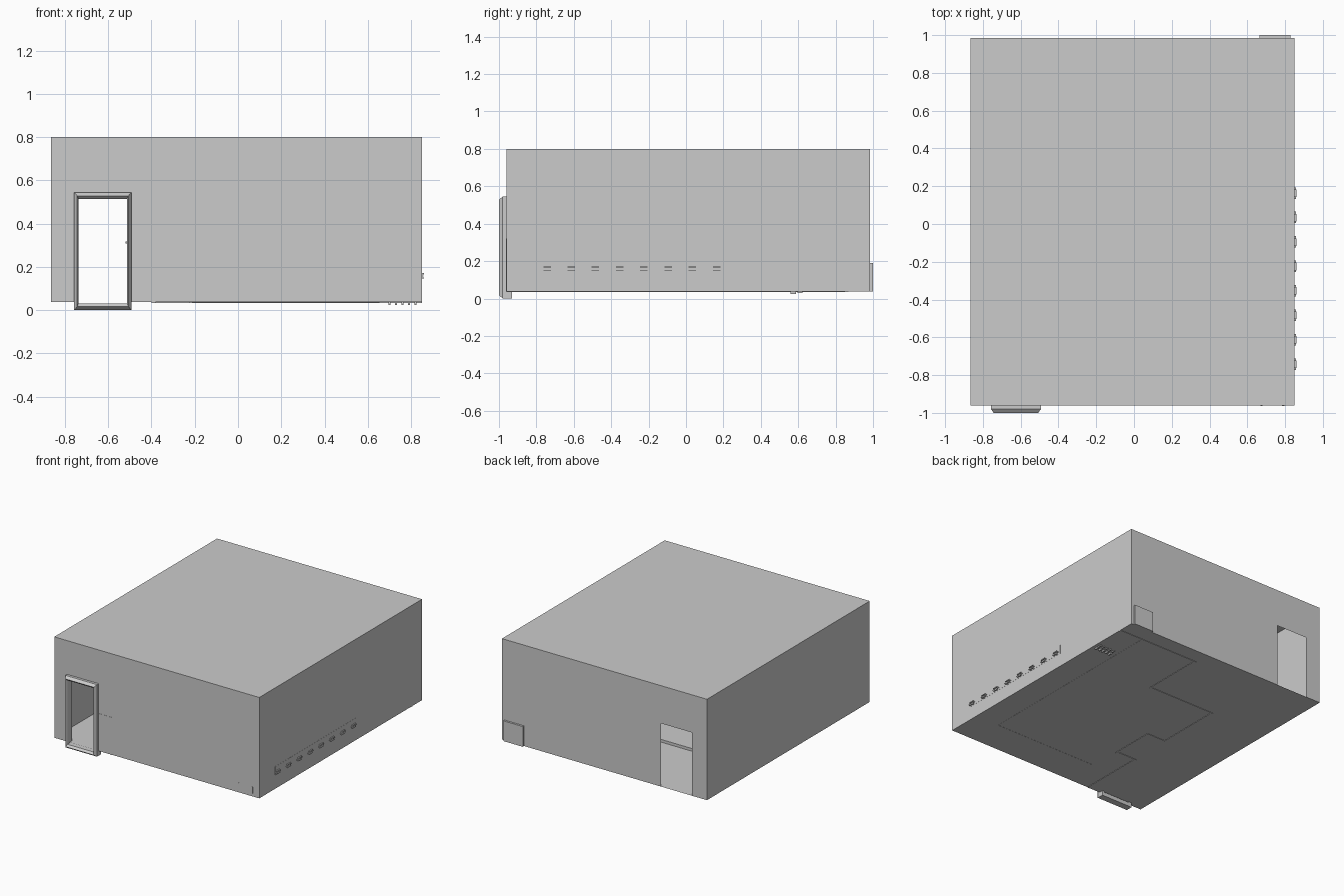
import bpy, bmesh
from mathutils import Vector

if "Cube" in bpy.data.objects:
    bpy.data.objects.remove(bpy.data.objects["Cube"])

X0, X1, Y0, Y1, Z0, Z1 = -0.865, 0.85, -0.96, 0.985, 0.037, 0.80


def finish(name, bm):
    bmesh.ops.remove_doubles(bm, verts=bm.verts, dist=1e-5)
    bmesh.ops.recalc_face_normals(bm, faces=bm.faces)
    me = bpy.data.meshes.new(name)
    bm.to_mesh(me)
    bm.free()
    ob = bpy.data.objects.new(name, me)
    bpy.context.collection.objects.link(ob)
    return ob


def poly(bm, pts):
    return bm.faces.new([bm.verts.new(p) for p in pts])


def add_box(bm, x0, x1, y0, y1, z0, z1):
    r = bmesh.ops.create_cube(bm, size=1)
    for v in r["verts"]:
        v.co = Vector((x1 if v.co.x > 0 else x0,
                       y1 if v.co.y > 0 else y0,
                       z1 if v.co.z > 0 else z0))
    return r["verts"]


def box(name, *dims):
    bm = bmesh.new()
    add_box(bm, *dims)
    return finish(name, bm)


def strips(name, path, w, z0, z1):
    # axis-aligned bars following a path
    bm = bmesh.new()
    h = w / 2
    for (ax, ay), (bx, by) in zip(path, path[1:]):
        add_box(bm, max(min(ax, bx) - h, X0), min(max(ax, bx) + h, X1),
                max(min(ay, by) - h, Y0), min(max(ay, by) + h, Y1), z0, z1)
    return finish(name, bm)


# thin hollow shell with a doorway in the front and back walls
bm = bmesh.new()
DX0, DX1, DZ = -0.74, -0.48, 0.515
for y, d1 in ((Y0, -0.505), (Y1, DX1)):
    poly(bm, [(x, y, z) for x, z in
              ((X0, Z0), (DX0, Z0), (DX0, DZ), (d1, DZ), (d1, Z0),
               (X1, Z0), (X1, Z1), (X0, Z1))])
for x in (X0, X1):
    poly(bm, [(x, Y0, Z0), (x, Y1, Z0), (x, Y1, Z1), (x, Y0, Z1)])
for z in (Z0, Z1):
    poly(bm, [(X0, Y0, z), (X1, Y0, z), (X1, Y1, z), (X0, Y1, z)])
finish("room_shell", bm)

# mitred front door frame, swept as a profile around the opening
bm = bmesh.new()
cx, cz = -0.625, 0.273
profile = [(0.132, 0.272, -0.93), (0.132, 0.272, -0.98), (0.118, 0.256, -1.0),
           (0.112, 0.242, -0.985), (0.112, 0.242, -0.93)]
rings = [[bm.verts.new((cx + sx * hw, y, cz + sz * hh)) for hw, hh, y in profile]
         for sx, sz in ((-1, -1), (1, -1), (1, 1), (-1, 1))]
n = len(profile)
for i in range(4):
    a, b = rings[i], rings[(i + 1) % 4]
    for j in range(n):
        k = (j + 1) % n
        bm.faces.new((a[j], b[j], b[k], a[k]))
finish("door_frame", bm)
box("door_latch", -0.519, -0.511, -0.972, -0.96, 0.308, 0.318)

# raised floor platform with a kerb that dips just under the floor
edge = [(X1, 0.86), (0.17, 0.86), (0.17, 0.385), (-0.385, 0.385), (-0.385, -0.125),
        (-0.23, -0.125), (-0.23, -0.455), (-0.39, -0.455), (-0.39, Y0)]
bm = bmesh.new()
f = poly(bm, [(x, y, 0.058) for x, y in edge + [(X1, Y0)]])
finish("platform", bm)
strips("platform_kerb", edge, 0.018, Z0 - 0.003, 0.0575)
strips("platform_inlay", [(0.65, 0.86), (0.65, -0.70), (-0.21, -0.70)],
       0.006, Z0 - 0.001, 0.06)

# low partition showing flush through the front wall
box("entry_partition", -0.50, -0.378, Y0 - 0.0015, -0.955, Z0, 0.32)

# small pegs through the front wall
bm = bmesh.new()
for x in (0.675, 0.79):
    add_box(bm, x - 0.006, x + 0.006, Y0 - 0.003, -0.94, 0.06, 0.11)
finish("front_pegs", bm)

# shallow niche box on the back wall
box("back_niche", 0.665, 0.828, 0.97, 1.0, Z0, 0.19)

# side rail with eight hooks
box("side_rail", 0.84, X1 + 0.001, -0.77, 0.213, 0.14, 0.205)
bm = bmesh.new()
for i in range(8):
    y = -0.745 + 0.1295 * i
    add_box(bm, 0.84, 0.860, y - 0.018, y + 0.022, 0.165, 0.171)
    add_box(bm, 0.84, 0.860, y - 0.018, y + 0.022, 0.146, 0.151)
    add_box(bm, 0.84, 0.857, y - 0.028, y + 0.033, 0.155, 0.160)
finish("rail_hooks", bm)

# row of small feet under the floor near the niche
bm = bmesh.new()
for i in range(5):
    x = 0.70 + 0.03 * i
    for y, z in ((0.575, 0.025), (0.61, 0.030)):
        add_box(bm, x - 0.005, x + 0.005, y - 0.015, y + 0.012, z, 0.05)
finish("grate_feet", bm)
